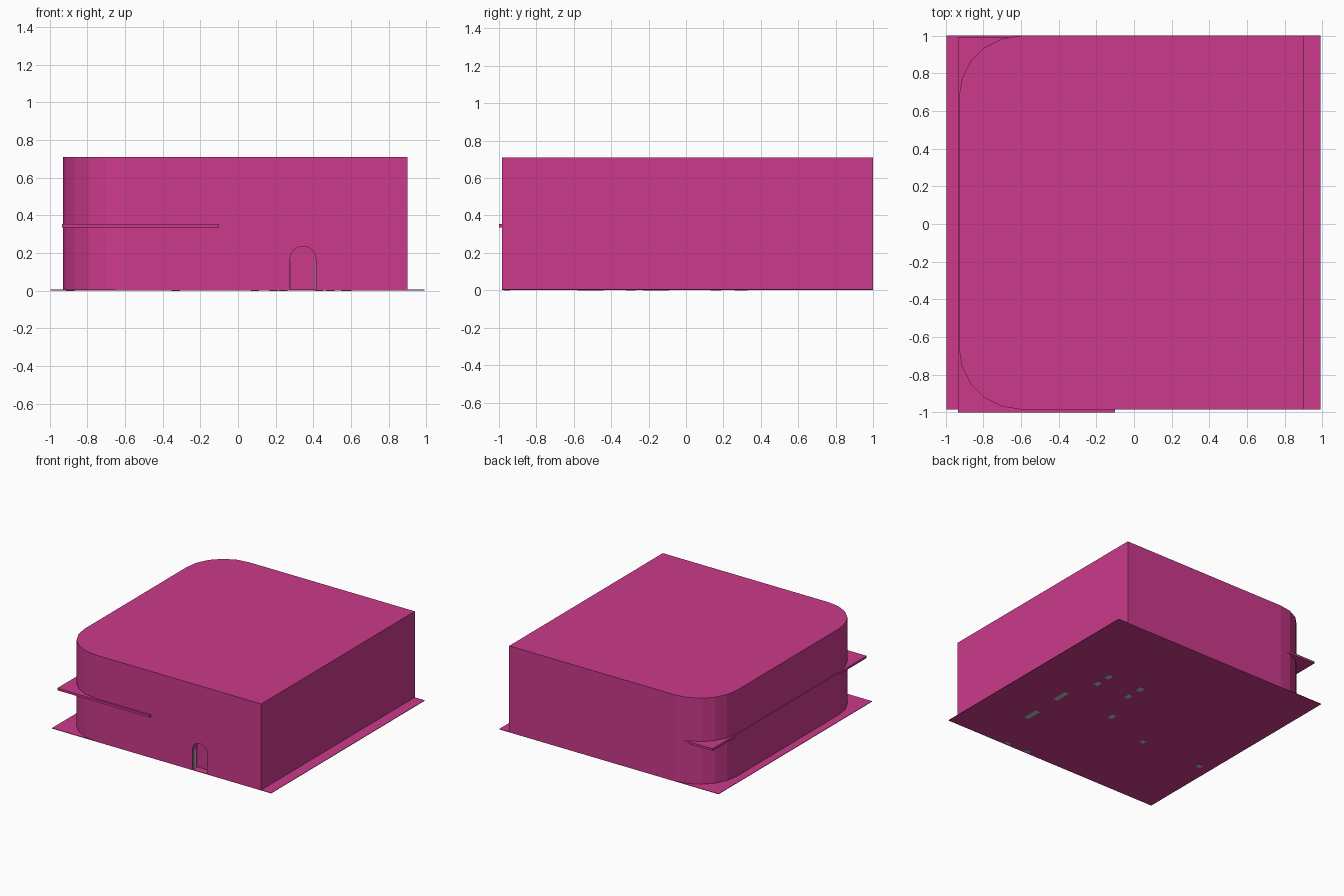
import bpy, bmesh, math
from mathutils import Vector

cube = bpy.data.objects.get("Cube")
if cube:
    bpy.data.objects.remove(cube, do_unlink=True)


def make_material(name, rgb):
    mat = bpy.data.materials.new(name)
    mat.use_nodes = True
    colour = (*rgb, 1)
    mat.diffuse_color = colour
    mat.node_tree.nodes["Principled BSDF"].inputs["Base Color"].default_value = colour
    return mat


pink = make_material("pink", (0.60, 0.042, 0.26))
grey = make_material("pale grey", (0.50, 0.55, 0.52))


def prism(name, outline, direction, mat):
    """Extrude a closed outline of 3D points along a direction."""
    bm = bmesh.new()
    face = bm.faces.new([bm.verts.new(p) for p in outline])
    new = bmesh.ops.extrude_face_region(bm, geom=[face])["geom"]
    moved = [v for v in new if isinstance(v, bmesh.types.BMVert)]
    bmesh.ops.translate(bm, verts=moved, vec=Vector(direction))
    bmesh.ops.recalc_face_normals(bm, faces=bm.faces)
    mesh = bpy.data.meshes.new(name)
    bm.to_mesh(mesh)
    bm.free()
    mesh.materials.append(mat)
    obj = bpy.data.objects.new(name, mesh)
    bpy.context.collection.objects.link(obj)
    return obj


def box(name, x0, x1, y0, y1, z0, z1, mat):
    outline = [(x0, y0, z0), (x1, y0, z0), (x1, y1, z0), (x0, y1, z0)]
    return prism(name, outline, (0, 0, z1 - z0), mat)


def arc(cx, cy, rx, ry, start, end, steps):
    """Points on an ellipse between two angles in degrees."""
    angles = [math.radians(start + (end - start) * i / steps) for i in range(steps + 1)]
    return [(cx + rx * math.cos(a), cy + ry * math.sin(a)) for a in angles]


WEST, EAST, FRONT, BACK, ROOF = -0.93, 0.9, -0.985, 1.0, 0.71
RADIUS, FLOOR = 0.33, 0.003

# Main block with two faceted corners on its right side
plan = [(EAST, FRONT), (EAST, BACK)]
plan += arc(WEST + RADIUS, BACK - RADIUS, RADIUS, RADIUS, 90, 180, 5)
plan += arc(WEST + RADIUS, FRONT + RADIUS, RADIUS, RADIUS, 180, 270, 5)
building = prism("building", [(x, y, FLOOR) for x, y in plan], (0, 0, ROOF - FLOOR), pink)

# Arched doorway recess cut into the front
DOOR_X, HALF, DEPTH = 0.345, 0.068, 0.06
arch = [(DOOR_X - HALF, -0.1), (DOOR_X + HALF, -0.1)]
arch += arc(DOOR_X, 0.175, HALF, 0.06, 0, 180, 10)
cutter = prism("doorway_cutter", [(x, FRONT - 0.1, z) for x, z in arch],
               (0, 0.1 + DEPTH, 0), pink)
cutter.hide_render = True
cut = building.modifiers.new("doorway", "BOOLEAN")
cut.operation, cut.solver, cut.object = "DIFFERENCE", "EXACT", cutter
bpy.context.view_layer.objects.active = building
bpy.ops.object.modifier_apply(modifier=cut.name)
bpy.data.objects.remove(cutter, do_unlink=True)

# Grey strips on the doorway sides
for side, name in ((-1, "right_door_jamb"), (1, "left_door_jamb")):
    x = DOOR_X + side * HALF
    box(name, x - 0.003, x + 0.003, -0.97, -0.945, FLOOR, 0.16, grey)

# Ground plate and upper floor slab, which shows past the rounded corners
box("ground_plate", -0.995, 0.99, FRONT, BACK, 0.002, 0.006, pink)
box("upper_floor_slab", -0.935, -0.1, -1.0, 0.99, 0.337, 0.355, pink)

# Small grey foot plates under the ground plate: x, y, half length in y
feet = [(0.49, 0.29, 0.03), (0.49, 0.16, 0.03), (0.19, 0.3, 0.03),
        (0.19, 0.16, 0.03), (0.58, -0.16, 0.07), (0.57, -0.51, 0.07),
        (0.09, -0.15, 0.03), (-0.33, -0.29, 0.02), (-0.89, -0.3, 0.02),
        (0.43, -0.957, 0.015), (0.24, -0.957, 0.015)]
for i, (x, y, half) in enumerate(feet):
    box(f"foot_plate_{i + 1}", x - 0.022, x + 0.022, y - half, y + half, 0, 0.003, grey)
